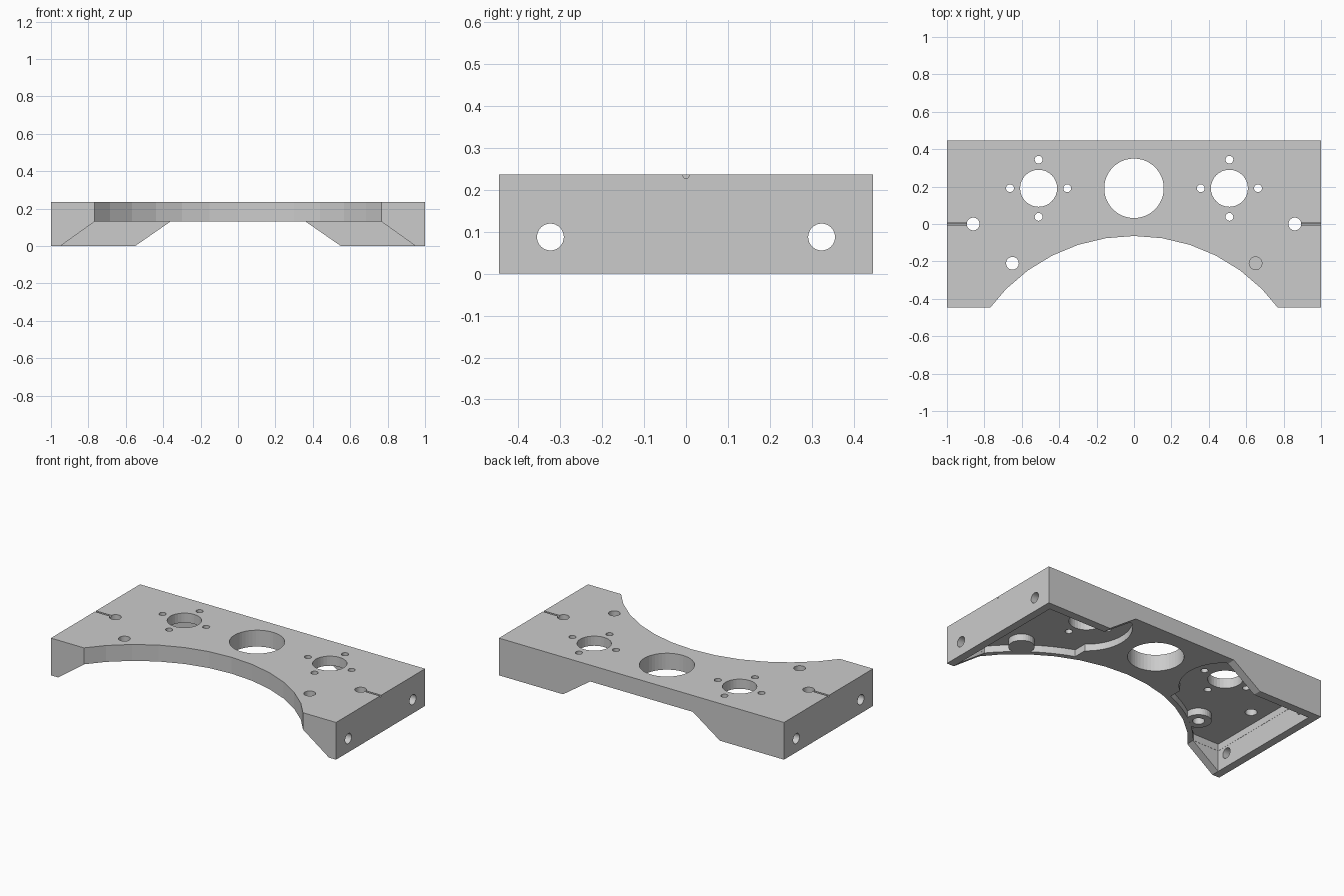
import bpy, bmesh, math
from mathutils import Vector

cube = bpy.data.objects.get("Cube")
if cube:
    bpy.data.objects.remove(cube, do_unlink=True)

grey = bpy.data.materials.new("plain grey")
grey.use_nodes = True
grey.diffuse_color = (0.6, 0.6, 0.6, 1)
grey.node_tree.nodes["Principled BSDF"].inputs["Base Color"].default_value = (0.6, 0.6, 0.6, 1)

TOP, PLATE, CEILING, HALF_Y = 0.236, 0.132, 0.175, 0.446
ARCH_Y, ARCH_R, RIM_R = -1.03, 0.966, 0.996
HOLE_Y = 0.191


def prism(name, pts, lo, hi, axis="z"):
    """Extrude a 2D outline along x (y,z points), y (x,z points) or z (x,y points)."""
    place = {"x": lambda a, b, h: (h, a, b),
             "y": lambda a, b, h: (a, h, b),
             "z": lambda a, b, h: (a, b, h)}[axis]
    bm = bmesh.new()
    low = [bm.verts.new(place(a, b, lo)) for a, b in pts]
    high = [bm.verts.new(place(a, b, hi)) for a, b in pts]
    bm.faces.new(low[::-1])
    bm.faces.new(high)
    for i in range(len(pts)):
        j = (i + 1) % len(pts)
        bm.faces.new((low[i], low[j], high[j], high[i]))
    # Make every face point outward
    if bm.calc_volume(signed=True) < 0:
        bmesh.ops.reverse_faces(bm, faces=bm.faces)
    mesh = bpy.data.meshes.new(name)
    bm.to_mesh(mesh)
    bm.free()
    mesh.materials.append(grey)
    obj = bpy.data.objects.new(name, mesh)
    bpy.context.collection.objects.link(obj)
    return obj


def arc(cx, cy, r, start, end, n):
    return [(cx + r * math.cos(math.radians(start + (end - start) * i / n)),
             cy + r * math.sin(math.radians(start + (end - start) * i / n)))
            for i in range(n + 1)]


def circle(cx, cy, r, n=32):
    return arc(cx, cy, r, 0, 360, n)[:-1]


def rect(x, y):
    return [(-x, -y), (x, -y), (x, y), (-x, y)]


def combine(tool, operation="DIFFERENCE"):
    """Boolean the tool into the body, then discard it."""
    mod = body.modifiers.new("cut", "BOOLEAN")
    mod.operation, mod.solver, mod.object = operation, "EXACT", tool
    bpy.ops.object.modifier_apply(modifier=mod.name)
    bpy.data.objects.remove(tool, do_unlink=True)


def drill(x, y, r, n=32):
    combine(prism("drill", circle(x, y, r, n), -0.1, 0.4))


# Block with the large front arch
body = prism("mounting_plate", rect(1, HALF_Y), 0, TOP)
bpy.context.view_layer.objects.active = body
body.select_set(True)
combine(prism("arch_cutter", circle(0, ARCH_Y, ARCH_R, 40), -0.1, 0.4))


# Clear the underside, leaving end walls and sloped front and back walls
def slope(x_low, x_high):
    k = (x_low - x_high) / PLATE
    out = x_low + 0.1 * k
    return [(-out, -0.1), (out, -0.1), (x_high, PLATE), (-x_high, PLATE)]


combine(prism("inner_clearance", rect(0.95, 0.395), -0.1, PLATE))
combine(prism("front_clearance", slope(0.95, 0.765), -0.6, -0.2, "y"))
combine(prism("back_clearance", slope(0.55, 0.36), 0.2, 0.6, "y"))

# Pocket outline: round the motor hole, along the arch rim, to the end wall
rim_start = math.degrees(math.acos(0.35 / RIM_R))
rim_end = math.degrees(math.asin((-0.394 - ARCH_Y) / RIM_R))
pocket = (arc(0.51, HOLE_Y, 0.26, 129, 232, 16)
          + arc(0, ARCH_Y, RIM_R, rim_start, rim_end, 8)
          + [(0.949, -0.394), (0.949, 0.393)])

for s in (1, -1):
    combine(prism("pocket", [(s * x, y) for x, y in pocket], 0.08, CEILING))
    # Screw boss beside the arch
    combine(prism("boss", circle(s * 0.65, -0.21, 0.074), PLATE + 0.001, 0.2), "UNION")
    drill(s * 0.65, -0.21, 0.034)
    # Motor hole and its four screw holes
    drill(s * 0.51, HOLE_Y, 0.099)
    for dx, dy in ((1, 0), (-1, 0), (0, 1), (0, -1)):
        drill(s * 0.51 + dx * 0.153, HOLE_Y + dy * 0.153, 0.021, 20)
    # Wire hole with a shallow groove to the end
    drill(s * 0.86, 0, 0.034)
    lo, hi = sorted((s * 0.86, s * 1.1))
    combine(prism("groove", circle(0, TOP - 0.003, 0.007, 12), lo, hi, "x"))
    # Holes through the end wall
    lo, hi = sorted((s * 0.9, s * 1.1))
    for y in (-0.323, 0.323):
        combine(prism("side_drill", circle(y, 0.087, 0.032), lo, hi, "x"))

# Large centre hole
drill(0, HOLE_Y, 0.159, 48)
